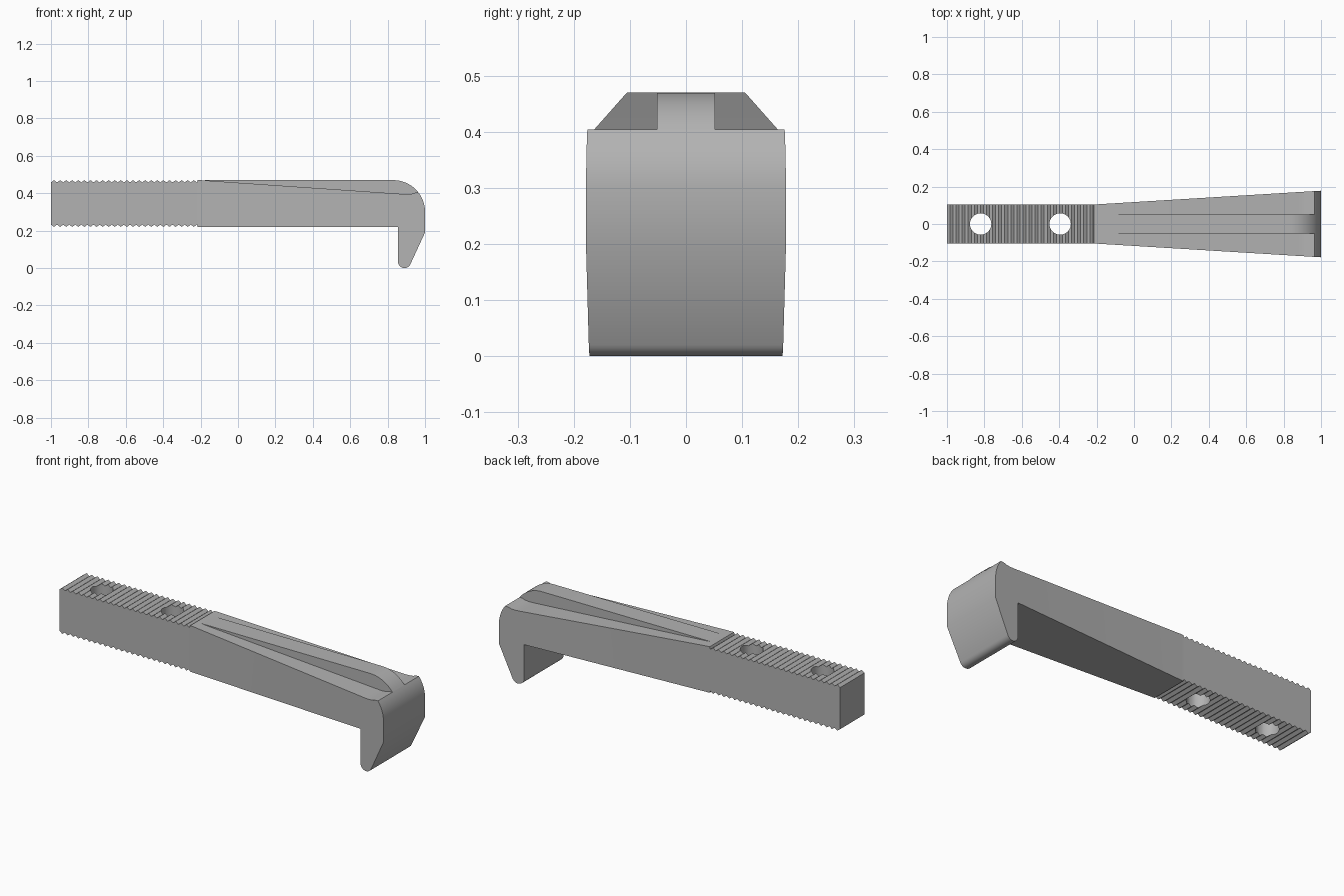
import bpy, bmesh, math
from mathutils import Vector

cube = bpy.data.objects.get("Cube")
if cube:
    bpy.data.objects.remove(cube, do_unlink=True)

GREY = (0.45, 0.45, 0.45, 1)
steel = bpy.data.materials.new("grey steel")
steel.use_nodes = True
steel.diffuse_color = GREY
steel.node_tree.nodes["Principled BSDF"].inputs["Base Color"].default_value = GREY

TOP, BOTTOM, BEND = 0.47, 0.22, -0.2
TEETH, DEPTH = 24, 0.012


def arc(cx, cz, r, start, end, n):
    """Points on a circle between two angles in degrees."""
    angles = [math.radians(start + (end - start) * i / n) for i in range(n + 1)]
    return [(cx + r * math.cos(a), cz + r * math.sin(a)) for a in angles]


def teeth(z, inward):
    """Zigzag edge running from the bar's end to the bend."""
    pitch = (BEND - 0.02 + 1) / TEETH
    row = []
    for i in range(TEETH):
        x = -1 + i * pitch
        row += [(x, z + inward * DEPTH), (x + pitch / 2, z)]
    return row + [(BEND - 0.02, z + inward * DEPTH), (BEND - 0.015, z)]


def half_width(x):
    return 0.105 + 0.073 * max(0, x - BEND) / (1 - BEND)


def extrude_profile(name, points, width):
    """Side profile extruded across y; width gives half the thickness at x."""
    bm = bmesh.new()
    face = bm.faces.new([bm.verts.new((x, -1, z)) for x, z in points])
    ext = bmesh.ops.extrude_face_region(bm, geom=[face])
    moved = [v for v in ext["geom"] if isinstance(v, bmesh.types.BMVert)]
    bmesh.ops.translate(bm, verts=moved, vec=(0, 2, 0))
    # Split the sides where the taper begins
    bmesh.ops.bisect_plane(bm, geom=bm.verts[:] + bm.edges[:] + bm.faces[:],
                           dist=1e-5, plane_co=Vector((BEND, 0, 0)),
                           plane_no=Vector((1, 0, 0)))
    for v in bm.verts:
        v.co.y *= width(v.co.x)
    bmesh.ops.recalc_face_normals(bm, faces=bm.faces[:])
    mesh = bpy.data.meshes.new(name)
    bm.to_mesh(mesh)
    bm.free()
    obj = bpy.data.objects.new(name, mesh)
    bpy.context.collection.objects.link(obj)
    mesh.materials.append(steel)
    return obj


def smooth(obj):
    bpy.ops.object.select_all(action='DESELECT')
    obj.select_set(True)
    bpy.context.view_layer.objects.active = obj
    bpy.ops.object.shade_smooth_by_angle(angle=math.radians(25))


# Clamp body: serrated bar, sloped arm, shallow valley, rounded heel and hook
outer = arc(0.83, 0.30, 0.17, 90, 0, 24)
heel = [p for p in outer if p[0] > 0.96]
valley = [(0.88, 0.396), (0.905, 0.395), (0.93, 0.397), (0.948, 0.403)]
hook_tip = arc(0.89, 0.035, 0.035, -25, -180, 14)
profile = (teeth(TOP, -1) + [(BEND, TOP)] + valley + heel + [(1, 0.19)]
           + hook_tip + [(0.855, BOTTOM), (BEND, BOTTOM)]
           + teeth(BOTTOM, 1)[::-1])
body = extrude_profile("clamp_body", profile, half_width)

# Bolt holes through the bar
for x in (-0.82, -0.395):
    bpy.ops.mesh.primitive_cylinder_add(vertices=48, radius=0.057, depth=1,
                                        location=(x, 0, 0.35))
    cutter = bpy.context.object
    cutter.name = "hole_cutter"
    cutter.hide_render = True
    cutter.data.materials.append(steel)
    mod = body.modifiers.new("bolt_hole", 'BOOLEAN')
    mod.operation = 'DIFFERENCE'
    mod.solver = 'EXACT'
    mod.object = cutter
    bpy.context.view_layer.objects.active = body
    bpy.ops.object.modifier_apply(modifier=mod.name)
    bpy.data.objects.remove(cutter, do_unlink=True)
smooth(body)

# Raised rib along the middle of the arm, rounding down into the heel
crown = [p for p in outer if p[0] < 0.97]
rib = extrude_profile("centre_rib", [(BEND + 0.02, TOP)] + crown
                      + [(0.95, 0.36), (0.5, 0.38)], lambda x: 0.052)
smooth(rib)
